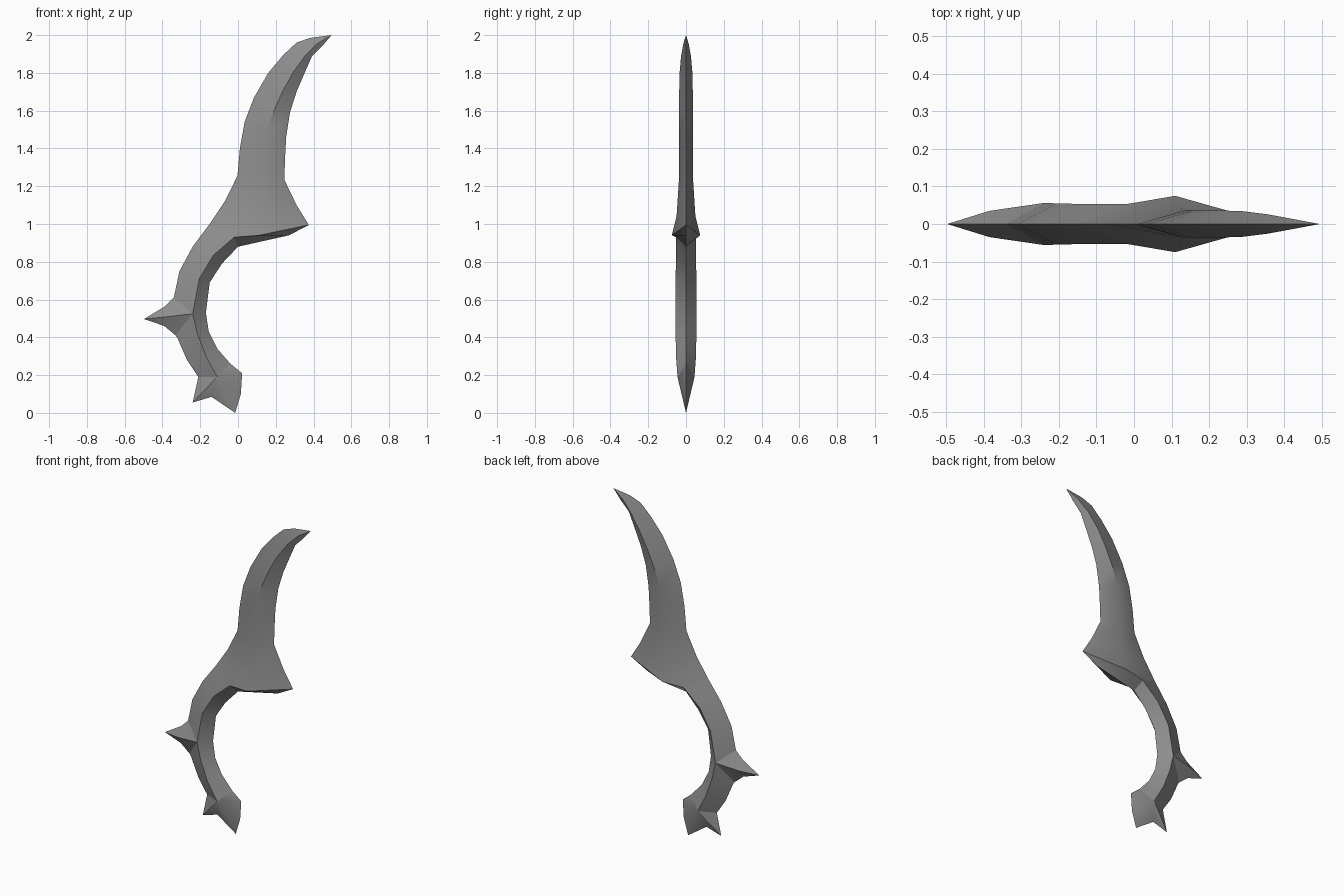
import bpy
import bmesh
import math

default_cube = bpy.data.objects.get("Cube")
if default_cube:
    bpy.data.objects.remove(default_cube, do_unlink=True)

grey = bpy.data.materials.new("dull_grey_metal")
grey.use_nodes = True
colour = (.27, .27, .27, 1)
grey.diffuse_color = colour
grey.node_tree.nodes["Principled BSDF"].inputs["Base Color"].default_value = colour


def add_face(bm, points):
    """Add a face, dropping repeated corners so fans and tips close cleanly."""
    corners = list(dict.fromkeys(points))
    if len(corners) > 2:
        bm.faces.new([bm.verts.new(p) for p in corners])


def ridged_part(name, *strips):
    """Loft sections of (edge, ridge, opposite edge), mirrored front to back.

    Edges are (x, z) on the centre plane; a ridge is (x, z, half thickness).
    """
    bm = bmesh.new()
    for sections in strips:
        for upper, lower in zip(sections, sections[1:]):
            for side in (-1, 1):
                def place(point):
                    depth = point[2] if len(point) > 2 else 0
                    return (point[0], side * depth, point[1])

                a, b, c = map(place, upper)
                d, e, f = map(place, lower)
                for quad in ((a, b, e, d), (b, c, f, e)):
                    add_face(bm, quad if side > 0 else quad[::-1])
    bmesh.ops.remove_doubles(bm, verts=bm.verts, dist=.0001)
    mesh = bpy.data.meshes.new(name)
    bm.to_mesh(mesh)
    bm.free()
    mesh.materials.append(grey)
    obj = bpy.data.objects.new(name, mesh)
    bpy.context.collection.objects.link(obj)
    bpy.ops.object.select_all(action="DESELECT")
    obj.select_set(True)
    bpy.context.view_layer.objects.active = obj
    bpy.ops.object.shade_smooth_by_angle(angle=math.radians(35))
    return obj


# Points shared by neighbouring parts
tip = (.495, 2)
guard_crest = (.12, 1.04, .05)
guard_peak = (.11, .94, .075)
guard_tip = (.375, .995)
neck = ((-.15, 1), (-.02, .93, .053), (0, .88))
spike_root = (-.24, .525, .056)
spike_top = (-.34, .61)
spike_bottom = (-.33, .41)
inner_bend = (-.17, .53)
pommel_ridge = (-.11, .19, .045)
pommel_left = (-.21, .19)
pommel_right = (-.04, .26)

# Curved blade, from the tip down
blade = [
    (tip, tip, tip),
    ((.38, 1.985), (.42, 1.955, .014), (.445, 1.94)),
    ((.31, 1.96), (.355, 1.89, .026), (.39, 1.885)),
    ((.24, 1.895), (.29, 1.8, .034), (.355, 1.805)),
    ((.16, 1.8), (.235, 1.7, .036), (.31, 1.7)),
    ((.085, 1.67), (.19, 1.6, .036), (.275, 1.59)),
    ((.035, 1.54), (.155, 1.5, .036), (.255, 1.46)),
    ((.01, 1.4), (.135, 1.4, .036), (.25, 1.365)),
    ((-.003, 1.255), (.13, 1.24, .037), (.245, 1.235)),
    ((-.07, 1.12), guard_crest, (.31, 1.1)),
]

# Flared guard under the blade, with its point to one side
guard = [
    blade[-1],
    ((-.07, 1.12), guard_crest, guard_tip),
    ((-.11, 1.06), guard_peak, guard_tip),
    ((-.11, 1.06), guard_peak, (.27, .94)),
    neck,
]
ridged_part("blade_and_guard", blade, guard)

# Curved grip, above and below the spike
upper_grip = [
    neck,
    ((-.24, .88), (-.13, .835, .053), (-.085, .79)),
    ((-.31, .75), (-.205, .71, .055), (-.15, .69)),
    (spike_top, spike_root, inner_bend),
]
lower_grip = [
    (spike_bottom, spike_root, inner_bend),
    ((-.32, .395), (-.215, .42, .055), (-.155, .43)),
    ((-.27, .28), (-.17, .3, .053), (-.11, .34)),
    (pommel_left, pommel_ridge, pommel_right),
]
ridged_part("grip", upper_grip, lower_grip)

# Spike on the outer side of the grip
spike_tip = (-.498, .497)
ridged_part("grip_spike", [
    (spike_tip, spike_tip, spike_tip),
    ((-.39, .46), (-.385, .508, .035), (-.385, .565)),
    (spike_bottom, spike_root, spike_top),
])

# Barbed pommel, a fan of facets around the end of the grip ridge
pommel_rim = [pommel_left, (-.24, .055), (-.14, .085), (-.015, 0),
              (.015, .1), (.022, .21), pommel_right]
ridged_part("pommel", [(p, pommel_ridge, pommel_right) for p in pommel_rim])
